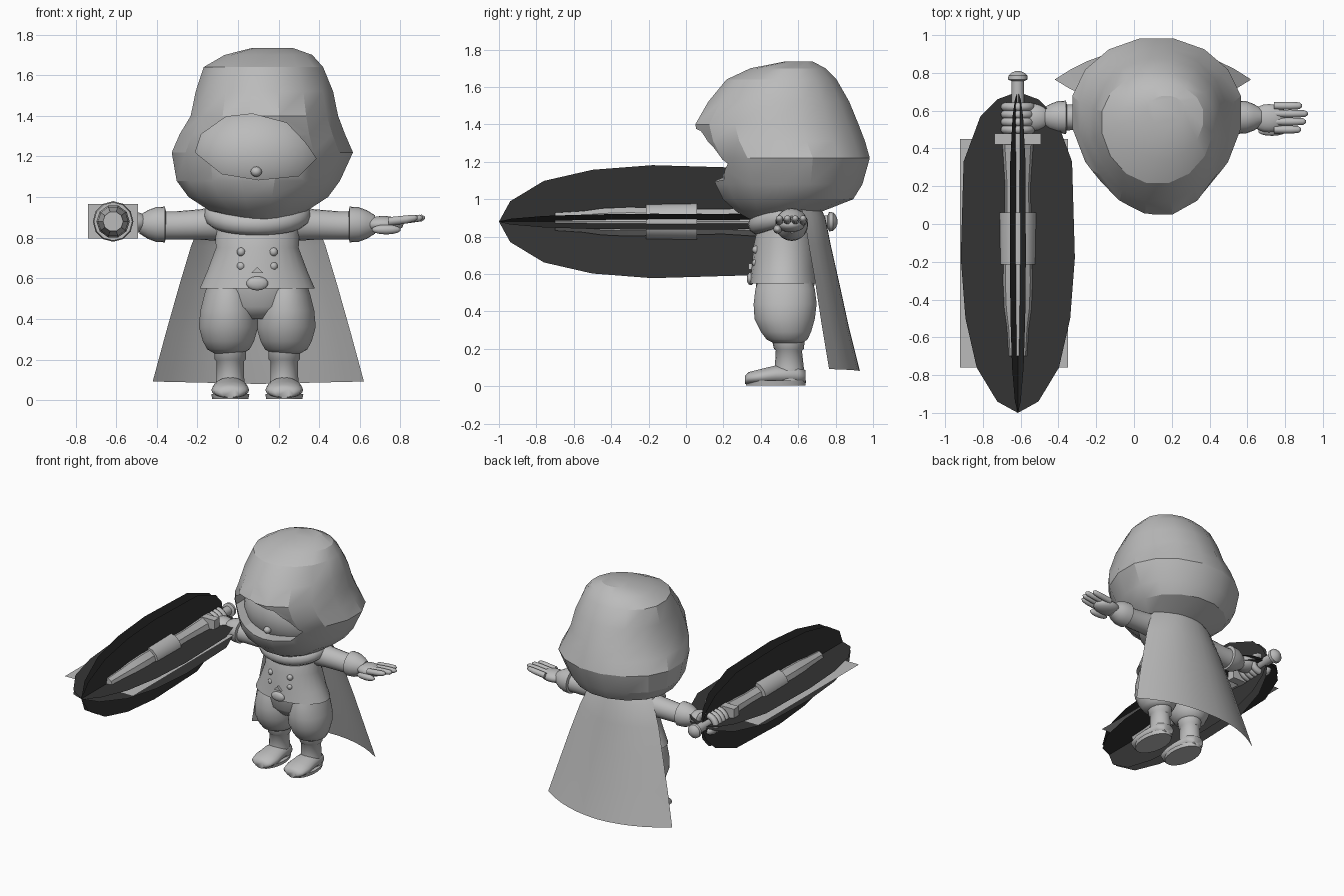
import bpy, bmesh, math
from mathutils import Vector, Matrix

if "Cube" in bpy.data.objects:
    bpy.data.objects.remove(bpy.data.objects["Cube"])


def material(name, rgb):
    m = bpy.data.materials.new(name)
    m.diffuse_color = (*rgb, 1)
    m.use_nodes = True
    m.node_tree.nodes["Principled BSDF"].inputs["Base Color"].default_value = m.diffuse_color
    return m


GREY = material("plain grey", (0.5, 0.5, 0.5))
DARK = material("dark aura", (0.035, 0.035, 0.035))
CX = 0.095          # body centre line


def finish(name, bm, mat=GREY, angle=40):
    bmesh.ops.recalc_face_normals(bm, faces=bm.faces)
    me = bpy.data.meshes.new(name)
    bm.to_mesh(me)
    bm.free()
    ob = bpy.data.objects.new(name, me)
    bpy.context.collection.objects.link(ob)
    me.materials.append(mat)
    bpy.ops.object.select_all(action='DESELECT')
    ob.select_set(True)
    bpy.context.view_layer.objects.active = ob
    if angle:
        bpy.ops.object.shade_smooth_by_angle(angle=math.radians(angle))
    return ob


def skin(bm, rows, cap=True):
    vs = [[bm.verts.new(p) for p in r] for r in rows]
    n = len(vs[0])
    for a, b in zip(vs, vs[1:]):
        for i in range(n):
            j = (i + 1) % n
            bm.faces.new((a[i], a[j], b[j], b[i]))
    if cap:
        bm.faces.new(vs[0])
        bm.faces.new(vs[-1])


def body_loft(name, rings, n=24, angle=50, mid=0.5):
    """Rings are (z, centre x, half width, front y, back y)."""
    bm = bmesh.new()
    rows = []
    for z, cx, hw, yf, yb in rings:
        yc = yf + (yb - yf) * mid
        row = []
        for i in range(n):
            t = 2 * math.pi * (i + 0.5) / n
            s = math.sin(t)
            row.append((cx + hw * math.cos(t), yc + s * (yb - yc if s > 0 else yc - yf), z))
        rows.append(row)
    skin(bm, rows)
    return finish(name, bm, angle=angle)


def axis_loft(name, axis, rings, n=20, angle=40):
    """Rings are (position, centre a, centre b, radius a, radius b) along x or y."""
    bm = bmesh.new()
    rows = []
    for p, a, b, ra, rb in rings:
        row = []
        for i in range(n):
            t = 2 * math.pi * i / n
            u, v = a + ra * math.cos(t), b + rb * math.sin(t)
            row.append((p, u, v) if axis == 'x' else (u, p, v))
        rows.append(row)
    skin(bm, rows)
    return finish(name, bm, angle=angle)


def ball(name, c, r, seg=20):
    bm = bmesh.new()
    bmesh.ops.create_uvsphere(bm, u_segments=seg, v_segments=seg // 2, radius=1,
                              matrix=Matrix.Translation(c) @ Matrix.Diagonal((*r, 1)))
    return finish(name, bm, angle=60)


def box(name, c, s):
    bm = bmesh.new()
    bmesh.ops.create_cube(bm, size=1, matrix=Matrix.Translation(c) @ Matrix.Diagonal((*s, 1)))
    return finish(name, bm, angle=0)


def ring(name, c, rx, ry, minor, normal='z', tilt=0.0, n=28, m=10):
    bm = bmesh.new()
    rows = []
    for i in range(n + 1):
        t = 2 * math.pi * i / n
        row = []
        for j in range(m):
            q = 2 * math.pi * j / m
            k = minor * math.cos(q)
            u, v, w = (rx + k) * math.cos(t), (ry + k) * math.sin(t), minor * math.sin(q)
            w += tilt * math.sin(t)
            row.append(Vector(c) + (Vector((u, v, w)) if normal == 'z' else Vector((u, w, v))))
        rows.append(row)
    skin(bm, rows, cap=False)
    bmesh.ops.remove_doubles(bm, verts=bm.verts, dist=1e-5)
    return finish(name, bm, angle=60)


# Faceted hood with a face opening
hood = body_loft("hood", [
    (0.87, 0.12, 0.08, 0.38, 0.55), (0.93, 0.10, 0.24, 0.27, 0.72), (1.0, 0.10, 0.35, 0.19, 0.90),
    (1.08, 0.10, 0.41, 0.15, 0.95), (1.22, 0.12, 0.455, 0.11, 0.99), (1.31, 0.12, 0.415, 0.06, 0.965),
    (1.40, 0.13, 0.37, 0.04, 0.93), (1.52, 0.13, 0.345, 0.11, 0.88), (1.64, 0.125, 0.30, 0.21, 0.81),
    (1.70, 0.15, 0.22, 0.34, 0.75), (1.735, 0.17, 0.10, 0.52, 0.68)], n=16, angle=22, mid=0.56)
bm = bmesh.new()
outline = [(-0.21, 1.22), (-0.18, 1.31), (-0.06, 1.395), (0.07, 1.41), (0.24, 1.365), (0.33, 1.27),
           (0.385, 1.19), (0.30, 1.105), (0.10, 1.085), (-0.08, 1.115)]
skin(bm, [[(x, y, z) for x, z in outline] for y in (-0.2, 0.42)])
cutter = finish("opening_cutter", bm, angle=0)
mod = hood.modifiers.new("opening", 'BOOLEAN')
mod.operation, mod.object, mod.solver = 'DIFFERENCE', cutter, 'EXACT'
bpy.context.view_layer.objects.active = hood
bpy.ops.object.modifier_apply(modifier=mod.name)
bpy.data.objects.remove(cutter)
ball("face", (0.10, 0.50, 1.20), (0.35, 0.28, 0.27), 28)
ball("nose", (0.09, 0.225, 1.125), (0.028, 0.028, 0.025), 12)

# Coat, collar and front details
body_loft("coat", [
    (0.55, CX, 0.25, 0.38, 0.68), (0.55, CX, 0.285, 0.34, 0.71), (0.63, CX, 0.25, 0.35, 0.70),
    (0.75, CX, 0.205, 0.36, 0.70), (0.86, CX, 0.21, 0.385, 0.69), (0.94, CX, 0.20, 0.43, 0.67),
    (0.99, CX, 0.12, 0.48, 0.62)], n=28)
ring("collar", (CX, 0.53, 0.915), 0.21, 0.145, 0.055, tilt=0.05)
for x in (-0.08, 0.08):
    for z in (0.66, 0.73):
        ball("button", (CX + x, 0.375, z), (0.022, 0.022, 0.022), 10)
ball("buckle", (CX, 0.345, 0.575), (0.055, 0.02, 0.035), 14)
bm = bmesh.new()
skin(bm, [[(CX - 0.03, y, 0.625), (CX + 0.03, y, 0.625), (CX, y, 0.655)] for y in (0.335, 0.37)])
finish("belt_point", bm, angle=0)

# Legs and shoes
body_loft("hips", [(0.40, CX, 0.12, 0.43, 0.63), (0.46, CX, 0.22, 0.38, 0.68),
                   (0.57, CX, 0.25, 0.37, 0.69)])
for s in (-1, 1):
    x = CX + s * 0.142
    f = CX + s * 0.133
    body_loft("trouser_leg", [
        (0.23, x, 0.07, 0.47, 0.62), (0.25, x, 0.105, 0.43, 0.65), (0.29, x, 0.127, 0.40, 0.67),
        (0.36, x, 0.147, 0.365, 0.69), (0.44, x, 0.14, 0.36, 0.70), (0.52, x, 0.12, 0.37, 0.69),
        (0.58, x, 0.10, 0.39, 0.67)])
    body_loft("boot_shaft", [(0.03, f, 0.075, 0.47, 0.63), (0.10, f, 0.07, 0.475, 0.63),
                             (0.19, f, 0.068, 0.48, 0.62), (0.20, f, 0.078, 0.47, 0.63),
                             (0.245, f, 0.08, 0.46, 0.635)], n=18)
    axis_loft("shoe", 'y', [(0.315, f, 0.035, 0.045, 0.022), (0.335, f, 0.043, 0.08, 0.033),
                            (0.40, f, 0.05, 0.093, 0.043), (0.48, f, 0.06, 0.085, 0.052),
                            (0.60, f, 0.06, 0.075, 0.05), (0.64, f, 0.05, 0.045, 0.035)], n=18, angle=60)
    body_loft("sole", [(0.005, f, 0.09, 0.32, 0.64), (0.03, f, 0.095, 0.315, 0.645)], n=20, angle=40)

    # Sleeve and flared glove cuff
    axis_loft("sleeve", 'x', [(CX + s * d, 0.565, z, ry, rz) for d, z, ry, rz in (
        (0.08, 0.88, 0.09, 0.085), (0.20, 0.87, 0.085, 0.085), (0.28, 0.865, 0.075, 0.075),
        (0.40, 0.86, 0.068, 0.07), (0.50, 0.86, 0.07, 0.07))])
    axis_loft("glove_cuff", 'x', [(CX + s * d, 0.565, 0.865, r, r) for d, r in (
        (0.45, 0.065), (0.455, 0.088), (0.50, 0.085), (0.54, 0.07), (0.58, 0.045))])

# Open hand
ball("open_palm", (0.715, 0.56, 0.865), (0.10, 0.075, 0.042))
for i, length in enumerate((0.885, 0.91, 0.92, 0.89)):
    y = 0.50 + i * 0.042
    axis_loft("finger", 'x', [(0.74, y, 0.88, 0.02, 0.022), (0.83, y, 0.89, 0.021, 0.021),
                              (length - 0.015, y, 0.897, 0.018, 0.017),
                              (length, y, 0.898, 0.007, 0.007)], n=10, angle=70)
ball("thumb", (0.73, 0.49, 0.84), (0.075, 0.024, 0.024), 14)

# Gripping hand around the handle
SX, SZ = -0.615, 0.88
ball("grip_palm", (-0.53, 0.565, 0.875), (0.095, 0.075, 0.055))
for i in range(4):
    ring("grip_finger", (SX, 0.50 + i * 0.04, SZ), 0.07, 0.062, 0.023, normal='y', n=20, m=8)

# Cape curved around the back
bm = bmesh.new()
rows = []
for z, hw, ye, ym in ((0.98, 0.20, 0.60, 0.71), (0.90, 0.27, 0.63, 0.745), (0.75, 0.33, 0.655, 0.775),
                      (0.55, 0.39, 0.69, 0.82), (0.32, 0.455, 0.725, 0.87), (0.08, 0.52, 0.765, 0.93)):
    rows.append([bm.verts.new((0.10 + hw * u, ym + (ye - ym) * abs(u) ** 2.2, z + 0.012 * abs(u)))
                 for u in [k / 6 - 1 for k in range(13)]])
for a, b in zip(rows, rows[1:]):
    for i in range(12):
        bm.faces.new((a[i], a[i + 1], b[i + 1], b[i]))
finish("cape", bm)


# Wrapped sword along y
def sword_part(name, profile, n=16):
    return axis_loft(name, 'y', [(y, SX, SZ, r, r) for y, r in profile], n=n, angle=30)


sword_part("sword_blade", [(-0.70, 0.05), (-0.55, 0.06), (-0.45, 0.075), (-0.30, 0.082),
                           (-0.10, 0.075), (0.20, 0.07), (0.42, 0.085)], 10)
sword_part("sword_band", [(-0.215, 0.095), (0.06, 0.10)], 12)
sword_part("sword_handle", [(0.40, 0.035), (0.77, 0.033)])
sword_part("sword_pommel", [(0.755, 0.03), (0.765, 0.052), (0.785, 0.05), (0.80, 0.035), (0.81, 0.012)])
box("sword_guard", (SX, 0.45, SZ), (0.245, 0.06, 0.17))

# Dark leaf-shaped planes crossing on the sword axis
half = [(-0.94, 0.11), (-0.76, 0.22), (-0.50, 0.28), (-0.18, 0.305), (0.33, 0.29), (0.57, 0.20), (0.66, 0.11)]
bm = bmesh.new()
for deg in (-8, 8, 82, 98):
    a = math.radians(deg)
    flat = [(-1.0, 0)] + half + [(0.70, 0)] + [(y, -w) for y, w in reversed(half)]
    bm.faces.new([bm.verts.new((SX + w * math.cos(a), y, SZ + w * math.sin(a))) for y, w in flat])
finish("aura_planes", bm, DARK, angle=0)

# Pale flat sheet between the planes
bm = bmesh.new()
bm.faces.new([bm.verts.new((x, y, SZ)) for x, y in
              ((-0.92, -0.76), (-0.35, -0.76), (-0.35, 0.45), (-0.92, 0.45))])
finish("glow_sheet", bm, angle=0)
